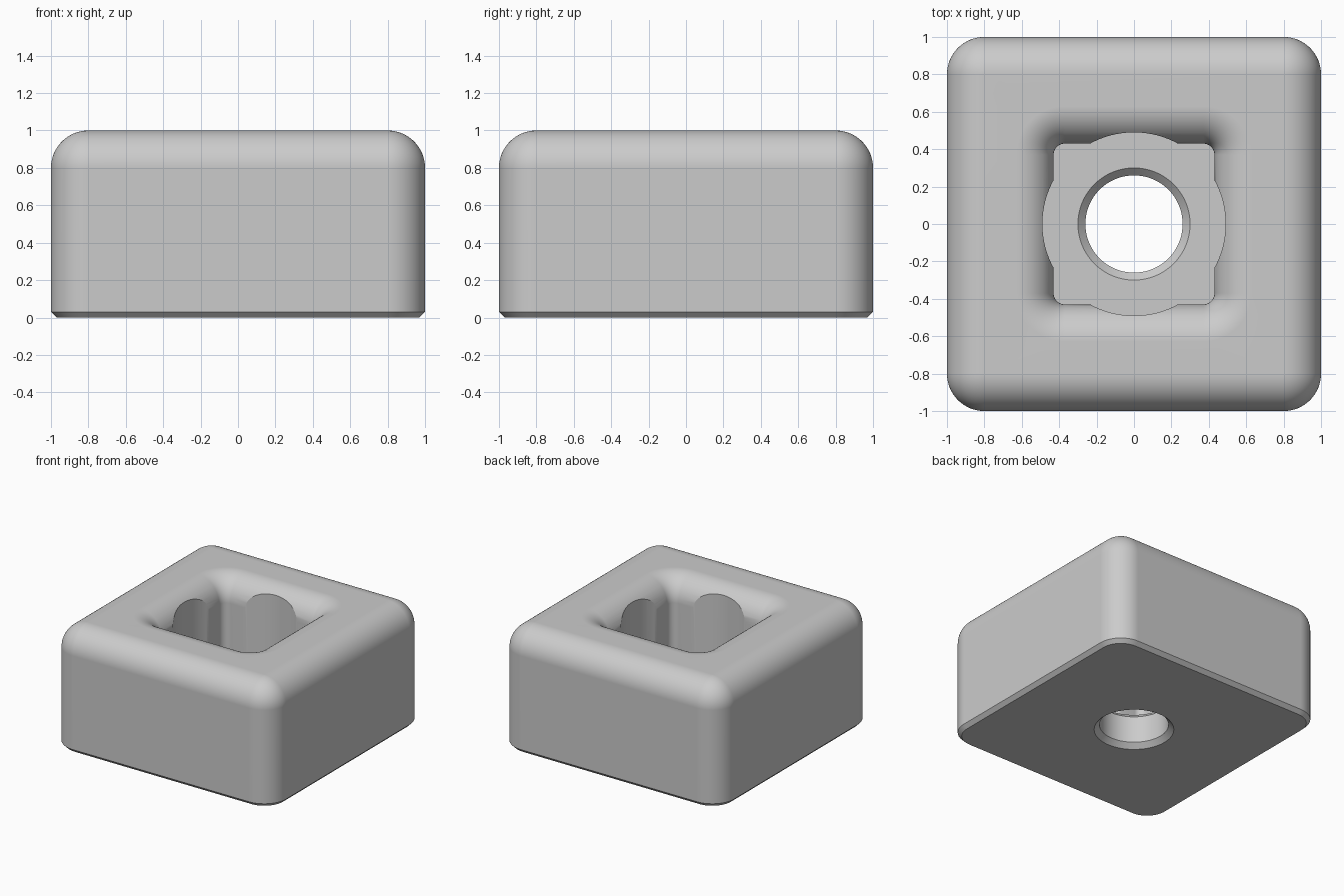
import bpy
import bmesh
from math import sin, cos, pi

CORNER_STEPS = 16   # segments in each rounded corner
FILLET_STEPS = 16   # segments in each rounded edge
FLOOR = 0.30        # height of the pocket floor

cube = bpy.data.objects.get("Cube")
if cube:
    bpy.data.objects.remove(cube, do_unlink=True)

grey = bpy.data.materials.new("plain grey")
grey.use_nodes = True
colour = (0.6, 0.6, 0.6, 1)
grey.diffuse_color = colour
grey.node_tree.nodes["Principled BSDF"].inputs["Base Color"].default_value = colour


def rounded_square(half, radius, z):
    """Ring of points; a circle when radius equals half."""
    points = []
    inner = half - radius
    for corner, (sx, sy) in enumerate([(1, 1), (-1, 1), (-1, -1), (1, -1)]):
        for i in range(CORNER_STEPS + 1):
            a = (corner + i / CORNER_STEPS) * pi / 2
            points.append((sx * inner + radius * cos(a), sy * inner + radius * sin(a), z))
    return points


def fillet(start, stop, centre, corner):
    """Quarter-round section rings; corner is the plan radius at the section centre."""
    rings = []
    for i in range(FILLET_STEPS + 1):
        a = start + (stop - start) * i / FILLET_STEPS
        rings.append((centre + 0.2 * cos(a), corner(0.2 * cos(a)), 0.8 + 0.2 * sin(a)))
    return rings


# Section of the block: outside, over the rim, down the pocket and out of the hole
section = [(0.97, 0.17, 0), (1, 0.2, 0.03)]
section += fillet(0, pi / 2, 0.8, lambda d: max(d, 0))
section += fillet(pi / 2, pi, 0.63, lambda d: 0.26 + d)
section += [(0.43, 0.06, FLOOR), (0.30, 0.30, FLOOR), (0.26, 0.26, FLOOR - 0.04),
            (0.26, 0.26, 0.04), (0.30, 0.30, 0)]

bm = bmesh.new()
rings = [[bm.verts.new(p) for p in rounded_square(*s)] for s in section]
for ring, following in zip(rings, rings[1:] + rings[:1]):
    count = len(ring)
    for i in range(count):
        j = (i + 1) % count
        bm.faces.new((ring[i], ring[j], following[j], following[i]))
bmesh.ops.remove_doubles(bm, verts=bm.verts, dist=1e-5)
bmesh.ops.recalc_face_normals(bm, faces=bm.faces)
mesh = bpy.data.meshes.new("block")
bm.to_mesh(mesh)
bm.free()
mesh.materials.append(grey)
block = bpy.data.objects.new("block", mesh)
bpy.context.collection.objects.link(block)

# Round bore that bulges through the four pocket walls
bpy.ops.mesh.primitive_cylinder_add(vertices=96, radius=0.49, depth=1,
                                    location=(0, 0, FLOOR + 0.5))
bore = bpy.context.object
bore.name = "bore_cutter"
bore.hide_render = True
bore.data.materials.append(grey)

cut = block.modifiers.new("bore", 'BOOLEAN')
cut.operation = 'DIFFERENCE'
cut.solver = 'EXACT'
cut.object = bore

bpy.ops.object.select_all(action='DESELECT')
block.select_set(True)
bpy.context.view_layer.objects.active = block
bpy.ops.object.modifier_apply(modifier=cut.name)
bpy.data.objects.remove(bore, do_unlink=True)

# Smooth rounds with crisp edges and flat large faces
bpy.ops.object.shade_smooth_by_angle(angle=pi / 6)
weighted = block.modifiers.new("flat_faces", 'WEIGHTED_NORMAL')
weighted.keep_sharp = True
